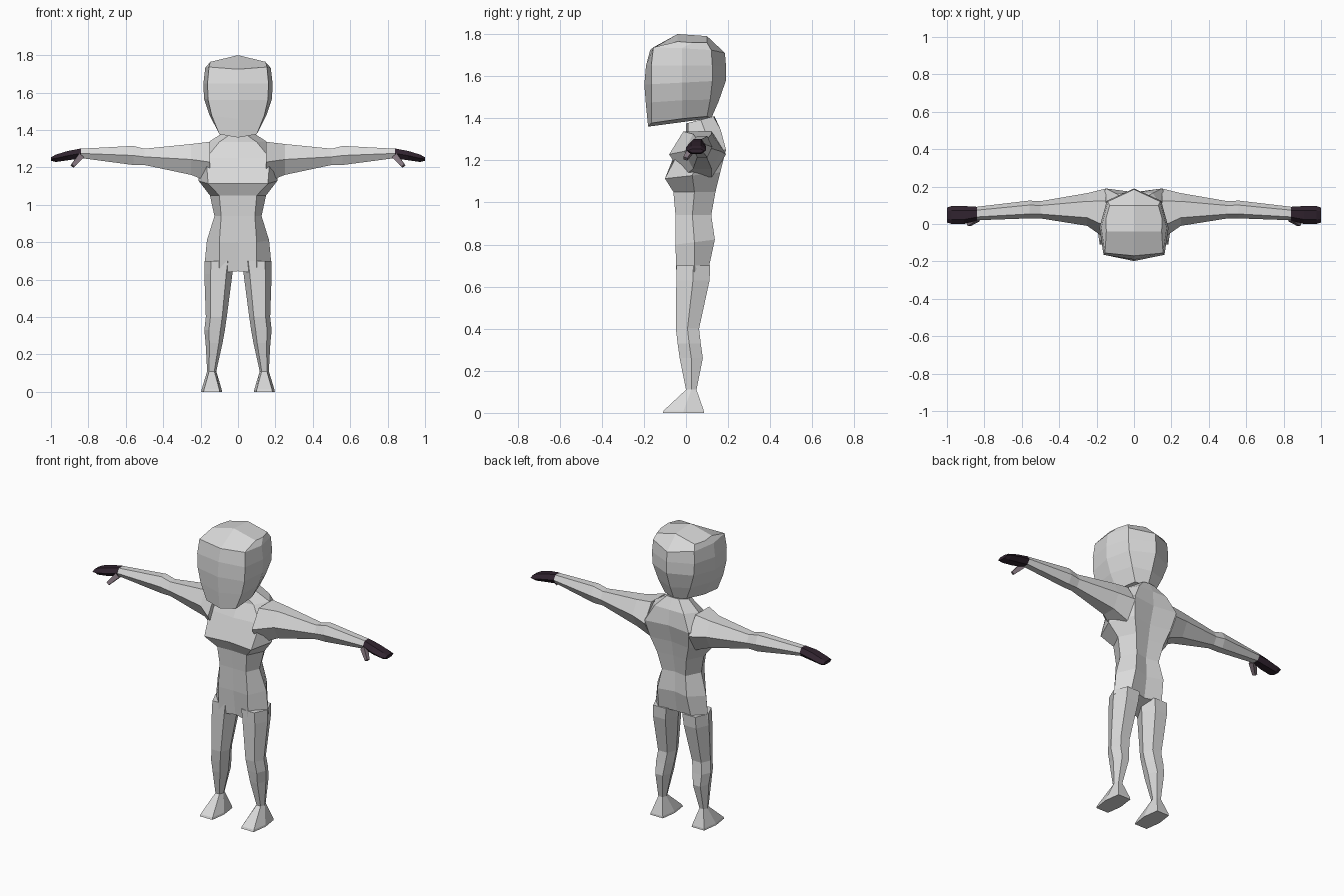
import bpy, bmesh
from mathutils import Vector


def material(name, rgb):
    m = bpy.data.materials.new(name)
    m.diffuse_color = (*rgb, 1)
    return m


GREY = material("light grey", (0.70, 0.70, 0.70))
DARK = material("dark plum", (0.030, 0.017, 0.028))
MAUVE = material("grey mauve", (0.23, 0.18, 0.21))


def loft(name, rings, mat, mirror=False):
    """Skin a list of equal-sized rings and cap both ends."""
    bm = bmesh.new()
    loops = [[bm.verts.new(p) for p in r] for r in rings]
    n = len(loops[0])
    for a, b in zip(loops, loops[1:]):
        for i in range(n):
            j = (i + 1) % n
            bm.faces.new((a[i], a[j], b[j], b[i]))
    for r in (loops[0], loops[-1]):      # caps folded along the middle
        h = n // 2
        bm.faces.new(r[:h + 1])
        bm.faces.new(r[h:] + r[:1])
    bmesh.ops.recalc_face_normals(bm, faces=bm.faces)
    me = bpy.data.meshes.new(name)
    bm.to_mesh(me)
    bm.free()
    me.materials.append(mat)
    ob = bpy.data.objects.new(name, me)
    bpy.context.collection.objects.link(ob)
    if mirror:
        ob.modifiers.new("Mirror", 'MIRROR').use_mirror_merge = False
    return ob


def ring8(zf, zb, fy, xf, yf, xs, ys, xb, yb, by, drop=0):
    """Symmetric 8-sided ring; z runs front to back, sides lowered by drop."""
    half = [(0, fy), (xf, yf), (xs, ys), (xb, yb), (0, by)]
    pts = half + [(-x, y) for x, y in half[3:0:-1]]
    return [(x, y, zf + (zb - zf) * (y - fy) / (by - fy) - drop * abs(x))
            for x, y in pts]


def hex2d(u0, u1, v0, v1, inset=0.25):
    w, vm = (u1 - u0) * inset, (v0 + v1) / 2
    return [(u0 + w, v0), (u1 - w, v0), (u1, vm),
            (u1 - w, v1), (u0 + w, v1), (u0, vm)]


def across(x, y0, y1, z0, z1):           # arm section
    return [(x, u, v) for u, v in hex2d(y0, y1, z0, z1)]


def level(z, x0, x1, y0, y1, inset=0.22):  # leg section
    return [(u, v, z) for u, v in hex2d(x0, x1, y0, y1, inset)]


# Head
loft("head", [ring8(*r) for r in (
    (1.36, 1.40, -.18, .10, -.165, .11, -.02, .075, .10, .12, -.15),
    (1.46, 1.48, -.19, .14, -.165, .155, -.02, .11, .115, .155, -.1),
    (1.56, 1.58, -.198, .16, -.165, .182, -.02, .14, .125, .19),
    (1.65, 1.65, -.19, .163, -.165, .185, -.02, .145, .125, .19),
    (1.725, 1.71, -.17, .155, -.155, .175, -.02, .14, .12, .185, -.08),
    (1.80, 1.79, -.04, .148, -.04, .15, .03, .13, .10, .10, .24),
)], GREY)

# Torso with neck
loft("torso", [ring8(*r) for r in (
    (.645, .69, -.025, .10, -.045, .18, .04, .11, .11, .09),
    (.80, .82, -.045, .10, -.05, .166, .04, .10, .137, .11),
    (.94, .94, -.05, .09, -.05, .126, .03, .08, .12, .105),
    (1.05, 1.05, -.055, .10, -.06, .15, .04, .10, .14, .125),
    (1.115, 1.14, -.085, .16, -.10, .21, .03, .13, .163, .14),
    (1.25, 1.25, -.045, .17, -.03, .22, .06, .15, .19, .17),
    (1.335, 1.345, 0, .10, .01, .15, .09, .10, .165, .165),
    (1.375, 1.41, 0, .04, .01, .068, .07, .04, .13, .135),
)], GREY)

# Arms
loft("arms", [across(*r) for r in (
    (.15, -.08, .19, 1.12, 1.337),
    (.25, -.01, .165, 1.16, 1.325),
    (.50, .03, .122, 1.213, 1.30),
    (.56, .03, .125, 1.213, 1.315),
    (.84, .02, .092, 1.25, 1.30),
)], GREY, True)

# Hands
loft("hands", [across(*r) for r in (
    (.84, .018, .092, 1.248, 1.301),
    (.91, .0, .096, 1.238, 1.288),
    (.975, .0, .096, 1.229, 1.268),
    (1.0, .008, .088, 1.236, 1.254),
)], DARK, True)

# Thumbs
start, end = Vector((.84, .03, 1.26)), Vector((.885, -.003, 1.208))
axis = (end - start).normalized()
side = axis.cross(Vector((0, 1, 0))).normalized()
up = axis.cross(side)
loft("thumbs", [[c + side * a * s + up * b * s
                 for a, b in ((1, 1), (-1, 1), (-1, -1), (1, -1))]
                for c, s in ((start, .016), (end, .010))], MAUVE, True)

# Legs
loft("legs", [level(*r) for r in (
    (.70, .02, .178, -.045, .115),
    (.63, .03, .18, -.046, .112),
    (.40, .06, .172, -.048, .062),
    (.33, .07, .18, -.04, .07),
    (.26, .083, .173, -.03, .08),
    (.11, .116, .165, 0, .05),
)], GREY, True)

# Feet
loft("feet", [level(.11, .116, .165, 0, .05),
              level(.012, .087, .195, -.105, .084, .12),
              level(0, .085, .197, -.11, .085, .12)], GREY, True)
